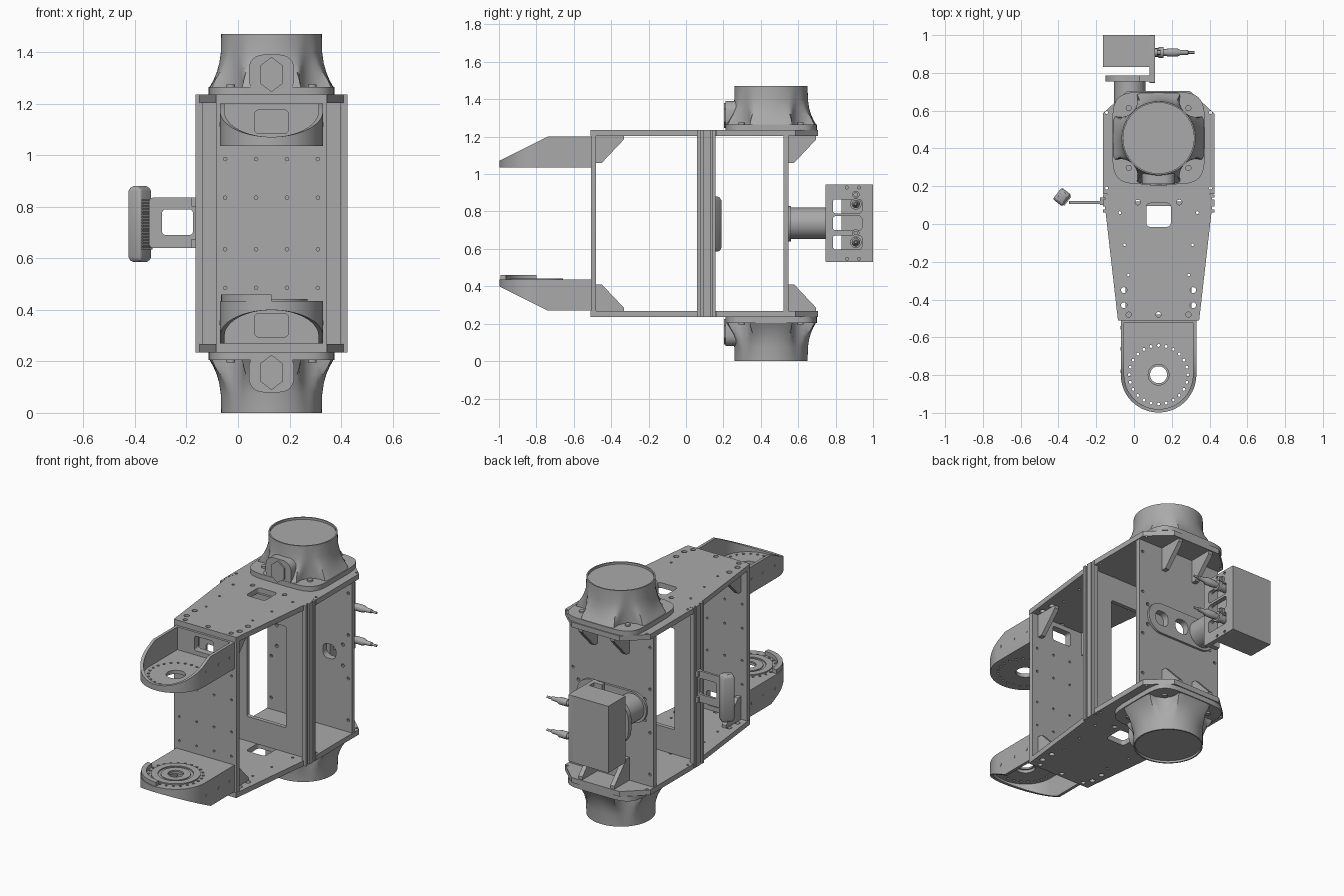
import bpy, bmesh
from math import sin, cos, pi, radians, sqrt, hypot

if "Cube" in bpy.data.objects:
    bpy.data.objects.remove(bpy.data.objects["Cube"])

grey = bpy.data.materials.new("machined_grey")
grey.use_nodes = True
grey.diffuse_color = (0.4, 0.4, 0.4, 1)
grey.node_tree.nodes["Principled BSDF"].inputs["Base Color"].default_value = (0.4, 0.4, 0.4, 1)

CX, H = 0.13, 1.47          # centre line of the frame, total height
PLANES = {"XY": lambda u, v, w: (u, v, w),
          "XZ": lambda u, v, w: (u, w, v),
          "YZ": lambda u, v, w: (w, u, v)}


def finish(name, bm, flip=False):
    """Turn a bmesh into a shaded object; flip mirrors it top to bottom."""
    bmesh.ops.remove_doubles(bm, verts=bm.verts, dist=1e-5)
    if flip:
        for v in bm.verts:
            v.co.z = H - v.co.z
    bmesh.ops.recalc_face_normals(bm, faces=bm.faces)
    me = bpy.data.meshes.new(name)
    bm.to_mesh(me)
    bm.free()
    for p in me.polygons:
        p.use_smooth = True
    me.set_sharp_from_angle(angle=radians(32))
    me.materials.append(grey)
    ob = bpy.data.objects.new(name, me)
    bpy.context.collection.objects.link(ob)
    return ob


def plate(name, outline, lo, hi, plane="XY", holes=(), flip=False):
    """Flat plate with through holes, made from a filled 2D curve."""
    cu = bpy.data.curves.new(name, 'CURVE')
    cu.dimensions, cu.fill_mode, cu.extrude = '2D', 'BOTH', (hi - lo) / 2
    for loop in [outline, *holes]:
        sp = cu.splines.new('POLY')
        sp.points.add(len(loop) - 1)
        for p, (u, v) in zip(sp.points, loop):
            p.co = (u, v, 0, 1)
        sp.use_cyclic_u = True
    tmp = bpy.data.objects.new(name + "_curve", cu)
    bm = bmesh.new()
    me = tmp.to_mesh()
    bm.from_mesh(me)
    tmp.to_mesh_clear()
    bpy.data.objects.remove(tmp)
    bpy.data.curves.remove(cu)
    for v in bm.verts:
        v.co = PLANES[plane](v.co.x, v.co.y, v.co.z + (lo + hi) / 2)
    return finish(name, bm, flip)


def circle(u, v, r, n=16):
    return [(u + r * cos(2 * pi * i / n), v + r * sin(2 * pi * i / n)) for i in range(n)]


def rrect(u0, u1, v0, v1, r=0.015, n=6):
    pts = []
    for k, (u, v) in enumerate([(u1 - r, v1 - r), (u0 + r, v1 - r), (u0 + r, v0 + r), (u1 - r, v0 + r)]):
        pts += [(u + r * cos(pi / 2 * (k + i / n)), v + r * sin(pi / 2 * (k + i / n))) for i in range(n + 1)]
    return pts


def box(name, x0, x1, y0, y1, z0, z1, flip=False):
    return plate(name, [(x0, y0), (x1, y0), (x1, y1), (x0, y1)], z0, z1, flip=flip)


def loft(name, rings, flip=False):
    """Skin a list of closed rings and cap both ends."""
    bm = bmesh.new()
    rows = [[bm.verts.new(p) for p in ring] for ring in rings]
    n = len(rows[0])
    for a, b in zip(rows, rows[1:]):
        for i in range(n):
            bm.faces.new((a[i], a[(i + 1) % n], b[(i + 1) % n], b[i]))
    bm.faces.new(rows[0])
    bm.faces.new(rows[-1])
    return finish(name, bm, flip)


def turned(name, x, y, z, profile, axis, n=24):
    """Round part along x or y from (distance, radius) steps."""
    rings = []
    for d, r in profile:
        c = [(r * cos(2 * pi * i / n), r * sin(2 * pi * i / n)) for i in range(n)]
        rings.append([(x + d, y + a, z + b) if axis == "X" else (x + a, y + d, z + b) for a, b in c])
    return loft(name, rings)


# Main top and bottom plates
half = [(0.215, -0.51), (0.28, 0.06), (0.27, 0.06), (0.27, 0.16), (0.295, 0.16),
        (0.295, 0.585), (0.165, 0.705)]
outline = [(CX + a, b) for a, b in half] + [(CX - a, b) for a, b in reversed(half)]
plate_holes = [rrect(CX - 0.065, CX + 0.065, -0.015, 0.11, 0.02), circle(CX, -0.48, 0.014)]
for s in (-1, 1):
    for dx, y, r in [(0.183, -0.35, 0.016), (0.183, -0.43, 0.016), (0.158, -0.48, 0.014),
                     (0.11, 0.115, 0.014), (0.205, 0.06, 0.008), (0.18, -0.11, 0.007),
                     (0.16, -0.27, 0.007), (0.275, 0.19, 0.008), (0.275, 0.59, 0.008)]:
        plate_holes.append(circle(CX + s * dx, y, r, 12))


# Flared housing cross-section: rounded square blended to a circle, with corner pockets
def housing_ring(z, h, t, pocket=True, n=96):
    ring = []
    for i in range(n):
        a = 2 * pi * i / n
        c, s = abs(cos(a)), abs(sin(a))
        square = h / (c ** 5 + s ** 5) ** 0.2
        r = square * (1 - t) + h * t
        off = 0.29 * sin((a % (pi / 2)) - pi / 4)
        if pocket and abs(off) < 0.095:
            r = min(r, 0.29 * cos((a % (pi / 2)) - pi / 4) - sqrt(0.095 ** 2 - off ** 2))
        ring.append((CX + r * cos(a), 0.455 + r * sin(a), 1.235 + z))
    return ring


# Arm wall: U-shaped path with a height that slopes down to the tip
ARM_Y, ARM_R = -0.798, 0.2


def arm_wall(name, flip):
    path = [(-1, 0, y) for y in (-0.507, -0.62, -0.74)]
    path += [(-cos(pi * i / 40), -sin(pi * i / 40), ARM_Y) for i in range(41)]
    path += [(1, 0, y) for y in (-0.74, -0.62, -0.507)]
    bm, rows = bmesh.new(), []
    for c, s, y in path:
        top = min(1.2, 1.07 + (y + s * ARM_R + 1) * 0.5)
        rows.append([bm.verts.new((CX + c * r, y + s * r, z))
                     for r, z in [(ARM_R, 1.037), (ARM_R, top), (ARM_R - 0.018, top), (ARM_R - 0.018, 1.037)]])
    for a, b in zip(rows, rows[1:]):
        for i in range(4):
            bm.faces.new((a[i], a[(i + 1) % 4], b[(i + 1) % 4], b[i]))
    bm.faces.new(rows[0])
    bm.faces.new(rows[-1])
    finish(name, bm, flip)


arm_outline = [(CX - ARM_R, -0.507)] + [(CX - ARM_R * cos(pi * i / 40), ARM_Y - ARM_R * sin(pi * i / 40))
                                        for i in range(41)] + [(CX + ARM_R, -0.507)]
arm_holes = [circle(CX, ARM_Y, 0.055, 32)]
arm_holes += [circle(CX + 0.155 * cos(2 * pi * i / 24), ARM_Y + 0.155 * sin(2 * pi * i / 24), 0.008, 8)
              for i in range(24)]
window = rrect(CX - 0.065, CX + 0.065, 1.085, 1.175)

# Parts repeated at top and bottom
for side, flip in (("top", False), ("bottom", True)):
    plate(side + "_plate", outline, 1.203, 1.235, holes=plate_holes, flip=flip)
    rows = [(0, 0.245, 0, False), (0.03, 0.245, 0, False), (0.03, 0.24, 0.1, True), (0.055, 0.226, 0.25, True),
            (0.085, 0.213, 0.5, True), (0.12, 0.203, 0.8, True), (0.16, 0.197, 1, True), (0.235, 0.195, 1, True),
            (0.235, 0.187, 1, False), (0.222, 0.187, 1, False)]
    loft(side + "_flared_housing", [housing_ring(*r) for r in rows], flip)
    for sx in (-1, 1):
        for sy in (-1, 1):
            plate(side + "_flange_screw", circle(CX + sx * 0.158, 0.455 + sy * 0.158, 0.016), 1.26, 1.275, flip=flip)
    # Arched boss with a hexagonal cover
    boss = rrect(CX - 0.088, CX + 0.088, 1.238, 1.39, 0.055)
    plate(side + "_boss", boss, 0.212, 0.3, "XZ", flip=flip)
    hexagon = [(CX + 0.052 * sin(pi / 3 * i), 1.313 + 0.068 * cos(pi / 3 * i)) for i in range(6)]
    plate(side + "_boss_cover", hexagon, 0.203, 0.213, "XZ", flip=flip)
    # Front arm
    arm_wall(side + "_arm_wall", flip)
    plate(side + "_arm_floor", arm_outline, 1.035, 1.058, holes=arm_holes, flip=flip)
    plate(side + "_arm_back", rrect(CX - 0.2, CX + 0.2, 1.037, 1.2, 0.002), -0.522, -0.505, "XZ", [window], flip)
    for y in (-0.78, -0.66, -0.55):
        for x in (CX - ARM_R - 0.002, CX + ARM_R - 0.002):
            plate(side + "_arm_rivet", circle(y, 1.12, 0.009, 12), x, x + 0.004, "YZ", flip=flip)
    # Gussets behind the front wall and behind the back wall
    for y, spread, place in ((-0.48, 0.16, "front"), (0.548, 0.11, "back")):
        tri = [(y, 1.203), (y + 0.148, 1.203), (y + 0.148, 1.185), (y + 0.03, 1.06), (y, 1.06)]
        for x in (CX - spread, CX + spread):
            plate(f"{side}_{place}_gusset", tri, x - 0.014, x + 0.014, "YZ", flip=flip)

# Collar on the lower arm: quarter raised ring plus flat bearing rings
arc = [pi + pi / 2 * i / 16 for i in range(17)]
quarter = [(CX + 0.195 * cos(a), ARM_Y + 0.195 * sin(a)) for a in arc]
quarter += [(CX + 0.165 * cos(a), ARM_Y + 0.165 * sin(a)) for a in reversed(arc)]
plate("collar_lip", quarter, 0.434, 0.46)
plate("bearing_ring", circle(CX, ARM_Y, 0.14, 48), 0.434, 0.442, holes=[circle(CX, ARM_Y, 0.1, 48)])
plate("bearing_hub", circle(CX, ARM_Y, 0.085, 40), 0.43, 0.44, holes=[circle(CX, ARM_Y, 0.045, 32)])

# Front wall and back wall
rows = (0.485, 0.635, 0.835, 0.985)
wall_holes = [circle(CX + dx, z, 0.007, 8) for dx in (-0.18, -0.06, 0.06, 0.18) for z in rows]
wall_holes += [window, [(u, H - v) for u, v in window]]
plate("front_wall", rrect(CX - 0.215, CX + 0.215, 0.266, 1.204, 0.002), -0.507, -0.48, "XZ", wall_holes)
ports = [rrect(x - 0.045, x + 0.045, 0.69, 0.78, 0.035) for x in (0.12, 0.265)]
edge_holes = [circle(CX + s * 0.265, z, 0.009, 10) for s in (-1, 1) for z in (0.34, 0.6, 0.87, 1.13)]
edge_holes += [circle(CX + s * 0.228, z, 0.011, 10) for s in (-1, 1) for z in (0.67, 0.8)]
plate("back_wall", rrect(CX - 0.29, CX + 0.29, 0.266, 1.204, 0.002), 0.52, 0.548, "XZ", ports + edge_holes)
plate("back_port_plate", rrect(-0.12, 0.36, 0.64, 0.83, 0.094, 12), 0.547, 0.562, "XZ", ports)

# Middle frame with grooved side rails
plate("middle_frame", rrect(CX - 0.275, CX + 0.275, 0.266, 1.204, 0.002), 0.095, 0.12, "XZ",
      [rrect(CX - 0.135, CX + 0.135, 0.42, 1.05, 0.01)])
for s in (-1, 1):
    def rail(name, a, b, y0, y1):
        x0, x1 = sorted((CX + s * a, CX + s * b))
        box(name, x0, x1, y0, y1, 0.235, 1.235)
    rail("rail_core", 0.268, 0.284, 0.06, 0.157)
    for y in (0.06, 0.093, 0.112, 0.139):
        rail("rail_rib", 0.28, 0.295, y, y + 0.018)

# Side pad on its bracket
plate("pad_bracket", rrect(-0.345, -0.16, 0.64, 0.835), 0.107, 0.122, "XZ", [rrect(-0.295, -0.175, 0.69, 0.79)])
for z in (0.64, 0.8):
    box("bracket_foot", -0.18, -0.15, 0.1, 0.14, z, z + 0.035)
pad_angle = radians(52)


def pad_point(u, v):
    return (-0.381 + u * cos(pad_angle) - v * sin(pad_angle), 0.143 + u * sin(pad_angle) + v * cos(pad_angle))


def pad_layer(z, inset):
    return [(*pad_point(u, v), z) for u, v in rrect(inset - 0.039, 0.039 - inset, inset - 0.032, 0.032 - inset, 0.012)]


loft("side_pad", [pad_layer(z, i) for z, i in [(0.585, 0.014), (0.592, 0.005), (0.605, 0), (0.86, 0),
                                              (0.873, 0.005), (0.88, 0.014)]])
for i in range(18):
    fin = [pad_point(u, v) for u, v in [(-0.03, -0.038), (0.03, -0.038), (0.03, -0.03), (-0.03, -0.03)]]
    plate("pad_fin", fin, 0.635 + i * 0.011, 0.641 + i * 0.011)

# Rear sensor box on a round neck
turned("rear_neck", -0.022, 0.55, 0.737, [(0, 0.083), (0.205, 0.083)], "Y", 40)
plate("rear_bracket", rrect(-0.152, 0.11, 0.6, 0.875, 0.1, 10), 0.755, 0.785, "XZ")
box("rear_bracket_corner", 0.03, 0.11, 0.755, 0.785, 0.53, 0.945)
box("sensor_box", -0.165, 0.083, 0.832, 1.0, 0.53, 0.945)
slots = [rrect(0.785, 0.94, z, z + 0.075, 0.015) for z in (0.597, 0.7, 0.79)]
screws = [circle(y, z, 0.008, 10) for y in (0.86, 0.925) for z in (0.547, 0.928)]
plate("sensor_side_plate", rrect(0.747, 1.0, 0.53, 0.945, 0.003), 0.083, 0.11, "YZ", slots + screws)

# Cable plugs pointing sideways
for z in (0.635, 0.84):
    turned("cable_plug", 0.08, 0.908, z,
           [(0, 0.024), (0.05, 0.024), (0.05, 0.03), (0.075, 0.03), (0.075, 0.018), (0.095, 0.018), (0.095, 0.022),
            (0.15, 0.022), (0.165, 0.014), (0.205, 0.012), (0.21, 0.007), (0.24, 0.007)], "X")
    turned("cable_plug_cap", 0.08, 0.908, z + 0.05, [(0, 0.02), (0.045, 0.02), (0.045, 0.012), (0.06, 0.012)], "X", 12)
